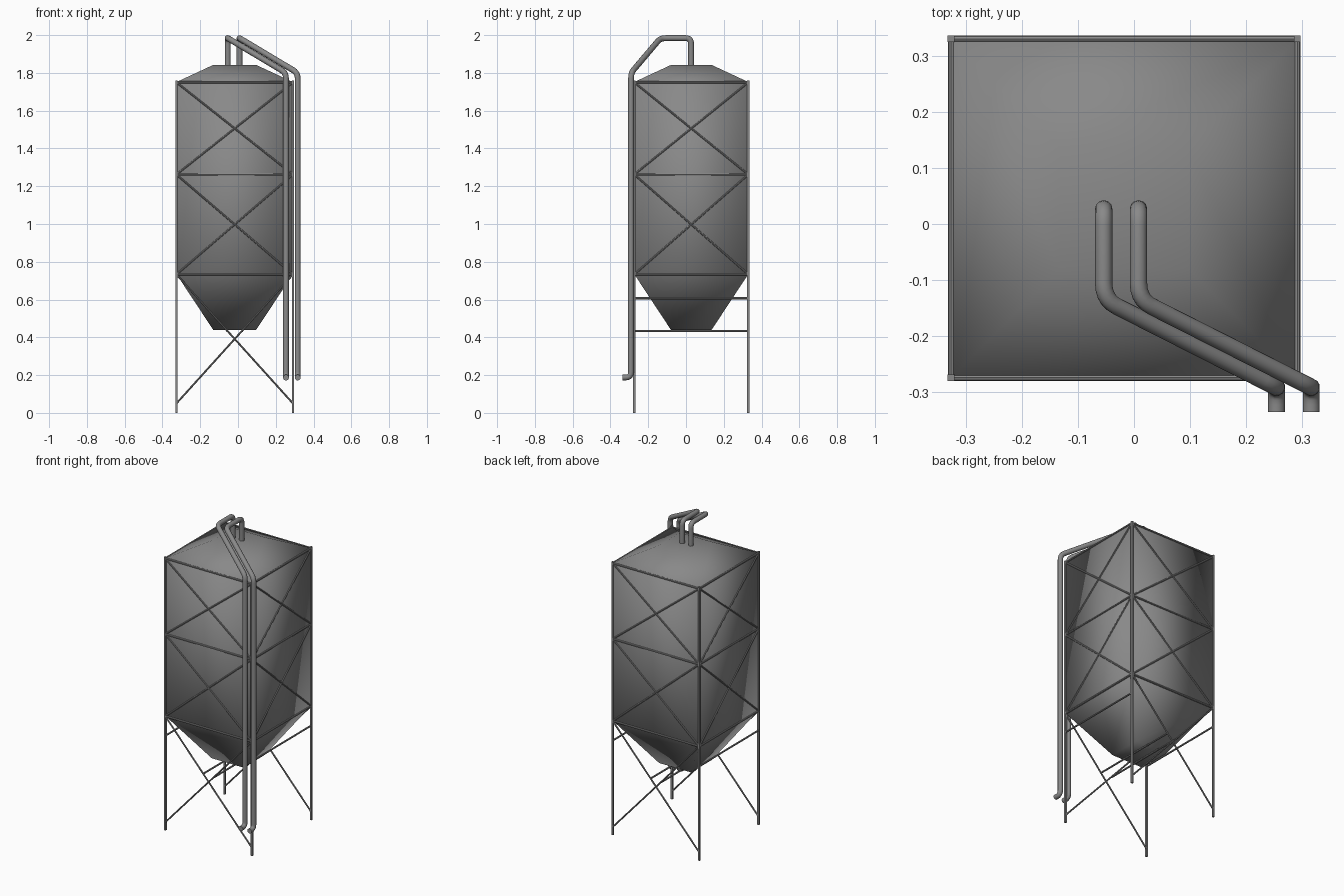
import bpy, bmesh
from mathutils import Vector

if "Cube" in bpy.data.objects:
    bpy.data.objects.remove(bpy.data.objects["Cube"])

CX, CY = -0.0175, 0.028          # tank axis
HX, HY = 0.3085, 0.302           # leg centre offsets
LEVELS = (0.733, 1.262, 1.75)    # ring rail heights

# Dark grey metal
METAL = bpy.data.materials.new("dark_metal")
METAL.diffuse_color = (.25, .25, .25, 1)
METAL.use_nodes = True
METAL.node_tree.nodes["Principled BSDF"].inputs["Base Color"].default_value = METAL.diffuse_color


def finish(obj, angle=0.7):
    bpy.ops.object.select_all(action='DESELECT')
    obj.select_set(True)
    bpy.context.view_layer.objects.active = obj
    if obj.type == 'CURVE':
        bpy.ops.object.convert(target='MESH')
        obj = bpy.context.object
    bpy.ops.object.shade_smooth_by_angle(angle=angle)
    obj.data.materials.append(METAL)


def tubes(name, paths, radius, res=2):
    """One object made of round bars following the given point paths."""
    cu = bpy.data.curves.new(name, 'CURVE')
    cu.dimensions = '3D'
    cu.bevel_depth = radius
    cu.bevel_resolution = res
    cu.use_fill_caps = True
    for pts in paths:
        sp = cu.splines.new('POLY')
        sp.points.add(len(pts) - 1)
        for p, co in zip(sp.points, pts):
            p.co = (*co, 1)
    obj = bpy.data.objects.new(name, cu)
    bpy.context.collection.objects.link(obj)
    finish(obj)


def rounded(pts, r, n=5):
    """Replace inner corners of a path with short arcs."""
    pts = [Vector(p) for p in pts]
    out = [pts[0]]
    for a, b, c in zip(pts, pts[1:], pts[2:]):
        p, q = b + (a - b).normalized() * r, b + (c - b).normalized() * r
        for i in range(n + 1):
            t = i / n
            out.append(p * (1 - t) ** 2 + b * 2 * t * (1 - t) + q * t * t)
    return out + [pts[-1]]


def at(sx, sy, z, hx=HX, hy=HY):
    return (CX + sx * hx, CY + sy * hy, z)


# Tank: square hopper, straight body and shallow roof, softly shaded
bm = bmesh.new()
rings = []
corners = ((-1, -1), (1, -1), (1, 1), (-1, 1))
for hx, hy, z in ((.114, .108, .44), (.3075, .301, .733),
                  (.3075, .301, 1.752), (.114, .108, 1.842)):
    rings.append([bm.verts.new(at(sx, sy, z, hx, hy)) for sx, sy in corners])
bm.faces.new(rings[0][::-1])
bm.faces.new(rings[-1])
for lo, hi in zip(rings, rings[1:]):
    for i in range(4):
        j = (i + 1) % 4
        bm.faces.new((lo[i], lo[j], hi[j], hi[i]))
for f in bm.faces:
    f.smooth = True
me = bpy.data.meshes.new("tank")
bm.to_mesh(me)
bm.free()
me.materials.append(METAL)
bpy.context.collection.objects.link(bpy.data.objects.new("tank", me))

# Corner legs
for sx, sx_name in ((-1, "left"), (1, "right")):
    for sy, sy_name in ((-1, "front"), (1, "back")):
        bpy.ops.mesh.primitive_cube_add(size=1, location=at(sx, sy, .88))
        leg = bpy.context.object
        leg.name = f"{sy_name}_{sx_name}_leg"
        leg.scale = (.012, .012, 1.76)
        leg.data.materials.append(METAL)

# Ring rails and crossed braces on all four sides
sides = [(corners[i], corners[(i + 1) % 4]) for i in range(4)]
tubes("ring_rails", [[at(*a, z), at(*b, z)] for a, b in sides for z in LEVELS], .0058)
braces = []
for i, (a, b) in enumerate(sides):
    spans = [(LEVELS[0], LEVELS[1]), (LEVELS[1], LEVELS[2])]
    if i % 2 == 0:               # leg braces only on front and back
        spans.append((.05, LEVELS[0]))
    for z0, z1 in spans:
        braces += [[at(*a, z0), at(*b, z1)], [at(*a, z1), at(*b, z0)]]
tubes("cross_braces", braces, .005)

# Side tie bars between legs, and pair of ties between the leg braces
ties = [[at(s, -1, .607), at(s, 1, .607)] for s in (-1, 1)]
ties += [[at(s, -1, .433, .04), at(s, 1, .433, .04)] for s in (-1, 1)]
tubes("tie_bars", ties, .0055)

# Two filler pipes
for name, dx in (("left_pipe", 0), ("right_pipe", .062)):
    path = [(-.054, .027, 1.8), (-.054, .027, 1.984), (-.054, -.135, 1.984),
            (.254, -.291, 1.80), (.254, -.291, .187), (.254, -.335, .187)]
    path = [(x + dx, y, z) for x, y, z in path]
    tubes(name, [rounded(path, .03)], .0155, 4)
